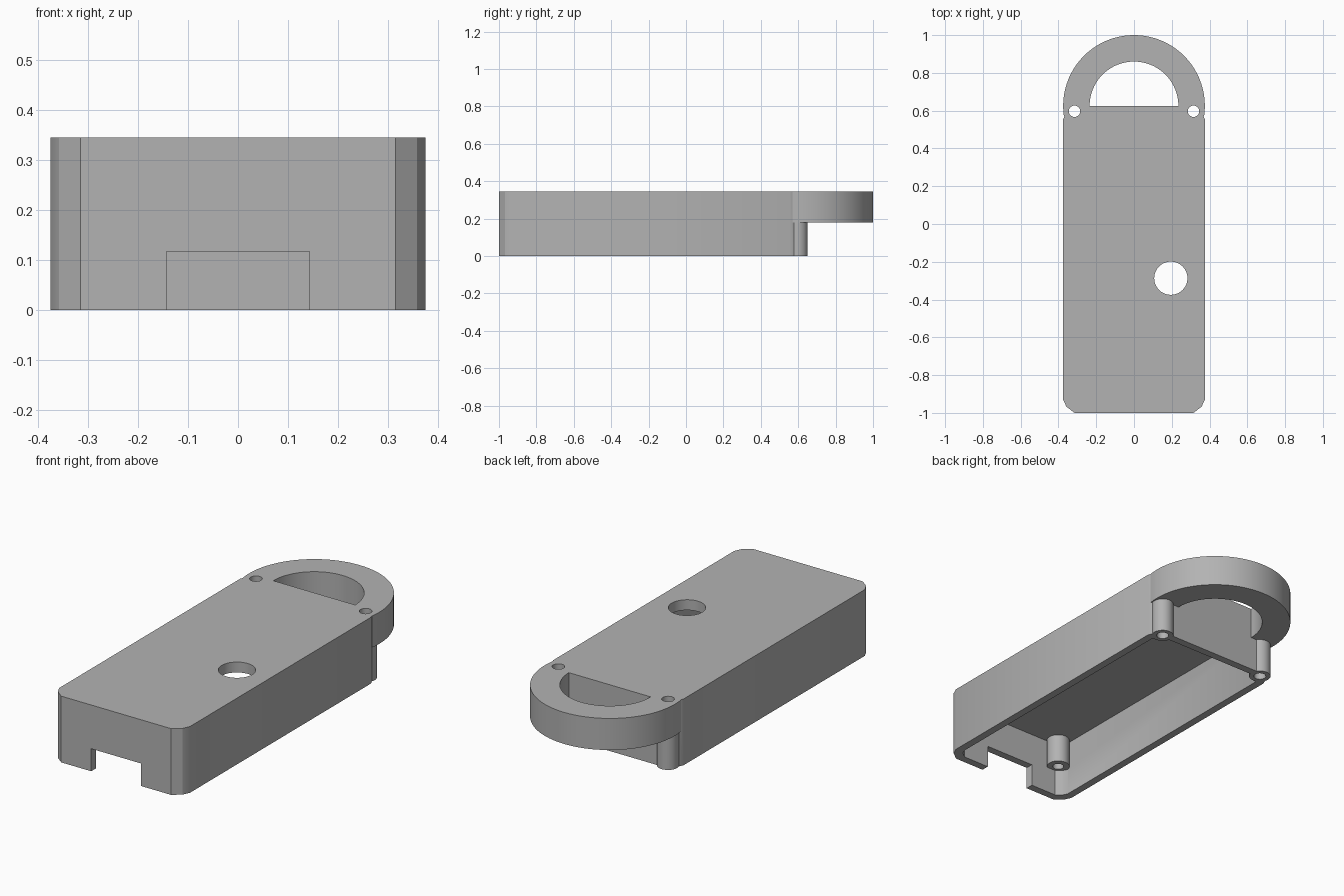
import bpy, bmesh, math

cube = bpy.data.objects.get("Cube")
if cube:
    bpy.data.objects.remove(cube, do_unlink=True)

grey = bpy.data.materials.new("plain_grey")
grey.use_nodes = True
colour = (0.45, 0.45, 0.45, 1)
grey.diffuse_color = colour
grey.node_tree.nodes["Principled BSDF"].inputs["Base Color"].default_value = colour

HEIGHT, CEILING, RING_BASE = 0.344, 0.29, 0.18
RING_Y = 0.625
BACK_POST = (0.315, 0.597)
FRONT_POST = (0.28, -0.92)


def prism(name, outline, z0, z1):
    """Extrude a counter-clockwise outline between two heights."""
    bm = bmesh.new()
    face = bm.faces.new([bm.verts.new((x, y, z0)) for x, y in outline])
    up = bmesh.ops.extrude_face_region(bm, geom=[face])["geom"]
    bmesh.ops.translate(bm, vec=(0, 0, z1 - z0),
                        verts=[v for v in up if isinstance(v, bmesh.types.BMVert)])
    bmesh.ops.recalc_face_normals(bm, faces=bm.faces)
    mesh = bpy.data.meshes.new(name)
    bm.to_mesh(mesh)
    bm.free()
    mesh.materials.append(grey)
    obj = bpy.data.objects.new(name, mesh)
    bpy.context.collection.objects.link(obj)
    return obj


def arc(cx, cy, r, start=0, end=360, n=48):
    count = n if end - start == 360 else n + 1
    angles = [math.radians(start + (end - start) * i / n) for i in range(count)]
    return [(cx + r * math.cos(a), cy + r * math.sin(a)) for a in angles]


def cylinder(name, x, y, r, z0, z1):
    return prism(name, arc(x, y, r), z0, z1)


def rectangle(x, y0, y1):
    return [(-x, y0), (x, y0), (x, y1), (-x, y1)]


def rounded(x, y0, y1, c):
    """Rectangle with two-facet corners, c scaling their size."""
    corner = [(0.06 * c, 0), (0.017 * c, 0.033 * c), (0, 0.07 * c)]
    pts = [(x - dx, y0 + dy) for dx, dy in corner]
    pts += [(x - dx, y1 - dy) for dx, dy in reversed(corner)]
    return pts + [(-px, py) for px, py in reversed(pts)]


def combine(target, tool, operation):
    """Apply one boolean and discard its tool."""
    tool.hide_render = True
    mod = target.modifiers.new(operation.lower(), "BOOLEAN")
    mod.operation, mod.object, mod.solver = operation, tool, "EXACT"
    bpy.context.view_layer.update()
    graph = bpy.context.evaluated_depsgraph_get()
    mesh = bpy.data.meshes.new_from_object(target.evaluated_get(graph))
    target.modifiers.clear()
    target.data = mesh
    bpy.data.objects.remove(tool, do_unlink=True)


# Outer block with the loop at the back
case = prism("case_shell", rounded(0.375, -1, RING_Y, 1), 0, HEIGHT)
combine(case, prism("loop", arc(0, RING_Y, 0.375, -8.5, 188.5, 80), RING_BASE, HEIGHT), "UNION")

# Hollow underside, then the posts inside it
combine(case, prism("cavity", rounded(0.335, -0.96, 0.585, 0.7), -0.1, CEILING), "DIFFERENCE")
for side in (-1, 1):
    x, y = BACK_POST
    combine(case, cylinder("back_post", side * x, y, 0.053, 0, HEIGHT - 0.02), "UNION")
    x, y = FRONT_POST
    combine(case, cylinder("front_post", side * x, y, 0.056, 0.14, HEIGHT - 0.02), "UNION")

# Openings: loop window, cable slot, button hole and screw holes
cuts = [
    prism("window", arc(0, RING_Y, 0.235, 0, 180), RING_BASE - 0.05, HEIGHT + 0.1),
    prism("slot", rectangle(0.143, -1.1, -0.94), -0.1, 0.117),
    cylinder("button_hole", 0.195, -0.287, 0.088, 0.2, HEIGHT + 0.1),
]
for side in (-1, 1):
    x, y = BACK_POST
    cuts.append(cylinder("through_hole", side * x, y, 0.03, -0.1, HEIGHT + 0.1))
    x, y = FRONT_POST
    cuts.append(cylinder("screw_hole", side * x, y, 0.027, 0.1, CEILING))
for cut in cuts:
    combine(case, cut, "DIFFERENCE")

# Smooth curves, sharp edges
bpy.ops.object.select_all(action="DESELECT")
case.select_set(True)
bpy.context.view_layer.objects.active = case
bpy.ops.object.shade_smooth_by_angle(angle=math.radians(25))
